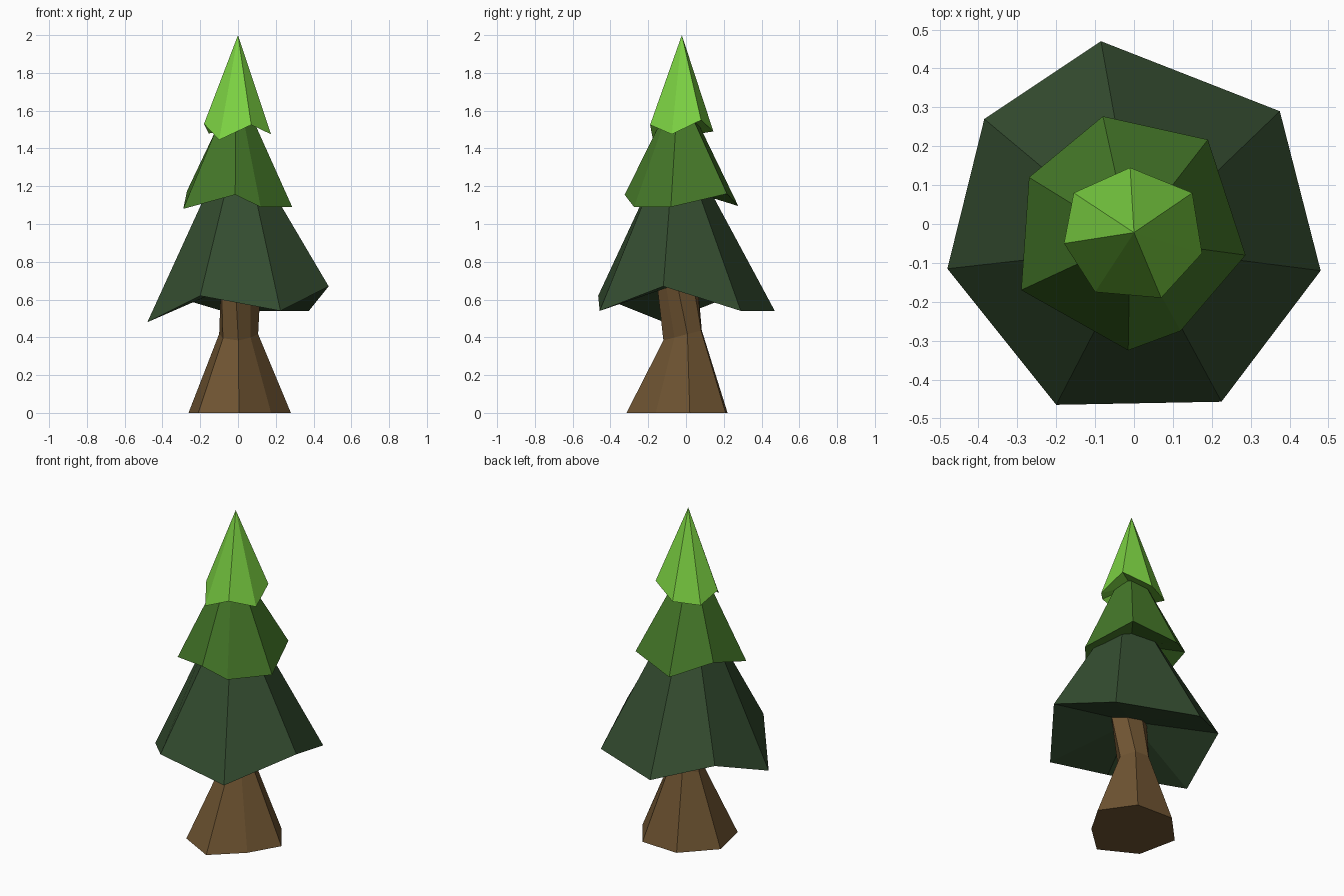
import bpy, bmesh
from math import cos, sin, radians

if "Cube" in bpy.data.objects:
    bpy.data.objects.remove(bpy.data.objects["Cube"])


def material(name, rgb):
    m = bpy.data.materials.new(name)
    m.diffuse_color = (*rgb, 1)
    m.use_nodes = True
    m.node_tree.nodes["Principled BSDF"].inputs["Base Color"].default_value = m.diffuse_color
    return m


def loft(name, rings, mat):
    """Join rings of equal count; a one-point ring closes to a tip."""
    bm = bmesh.new()
    rows = [[bm.verts.new(p) for p in r] for r in rings]
    for a, b in zip(rows, rows[1:]):
        n = max(len(a), len(b))
        for i in range(n):
            j = (i + 1) % n
            if len(a) == 1:
                bm.faces.new((a[0], b[i], b[j]))
            elif len(b) == 1:
                bm.faces.new((a[i], a[j], b[0]))
            else:
                bm.faces.new((a[i], a[j], b[j], b[i]))
    for r in (rows[0], rows[-1]):
        if len(r) > 2:
            bm.faces.new(r)
    bmesh.ops.recalc_face_normals(bm, faces=bm.faces)
    me = bpy.data.meshes.new(name)
    bm.to_mesh(me)
    bm.free()
    me.materials.append(mat)
    ob = bpy.data.objects.new(name, me)
    bpy.context.collection.objects.link(ob)
    return ob


def shrink(ring, centre, s, z):
    cx, cy = centre
    return [(cx + (p[0] - cx) * s, cy + (p[1] - cy) * s, z) for p in ring]


# Trunk: flared seven-sided foot, narrow waist, twisted neck
foot = [(.175, -.16, 0), (.28, .02, 0), (.148, .21, 0), (-.09, .22, 0),
        (-.262, .04, 0), (-.21, -.2, 0), (.005, -.315, 0)]
waist = [(x * .38, y * .38, .415 + y * .1) for x, y, _ in foot]
a = radians(-14)
neck = [(.4 * (x * cos(a) - y * sin(a)) + .012,
         .4 * (x * sin(a) + y * cos(a)) - .035, .72) for x, y, _ in foot]
loft("trunk", [foot, waist, neck], material("bark", (.16, .09, .032)))

# Bottom foliage tier
rim = [(-.085, .47, .54), (.375, .29, .54), (.48, -.12, .67), (.225, -.457, .54),
       (-.2, -.465, .62), (-.48, -.115, .48), (-.385, .27, .63)]
loft("lower_foliage", [[(0, -.02, .69)], rim, shrink(rim, (.01, -.06), .31, 1.22)],
     material("dark_green", (.035, .075, .03)))

# Middle foliage tier
rim = [(-.08, .277, 1.095), (.19, .217, 1.16), (.287, -.08, 1.09), (.12, -.275, 1.09),
       (-.015, -.325, 1.155), (-.29, -.17, 1.08), (-.27, .12, 1.175)]
loft("middle_foliage", [[(0, -.03, 1.19)], rim, shrink(rim, (-.01, -.04), .26, 1.58)],
     material("mid_green", (.06, .19, .022)))

# Top foliage tier, pointed
rim = [(-.01, .145, 1.49), (.15, .08, 1.55), (.175, -.075, 1.475), (.07, -.19, 1.525),
       (-.1, -.175, 1.445), (-.18, -.05, 1.53), (-.155, .08, 1.48)]
loft("top_foliage", [[(0, -.022, 1.56)], rim, [(0, -.022, 2)]],
     material("lime_green", (.2, .64, .055)))
